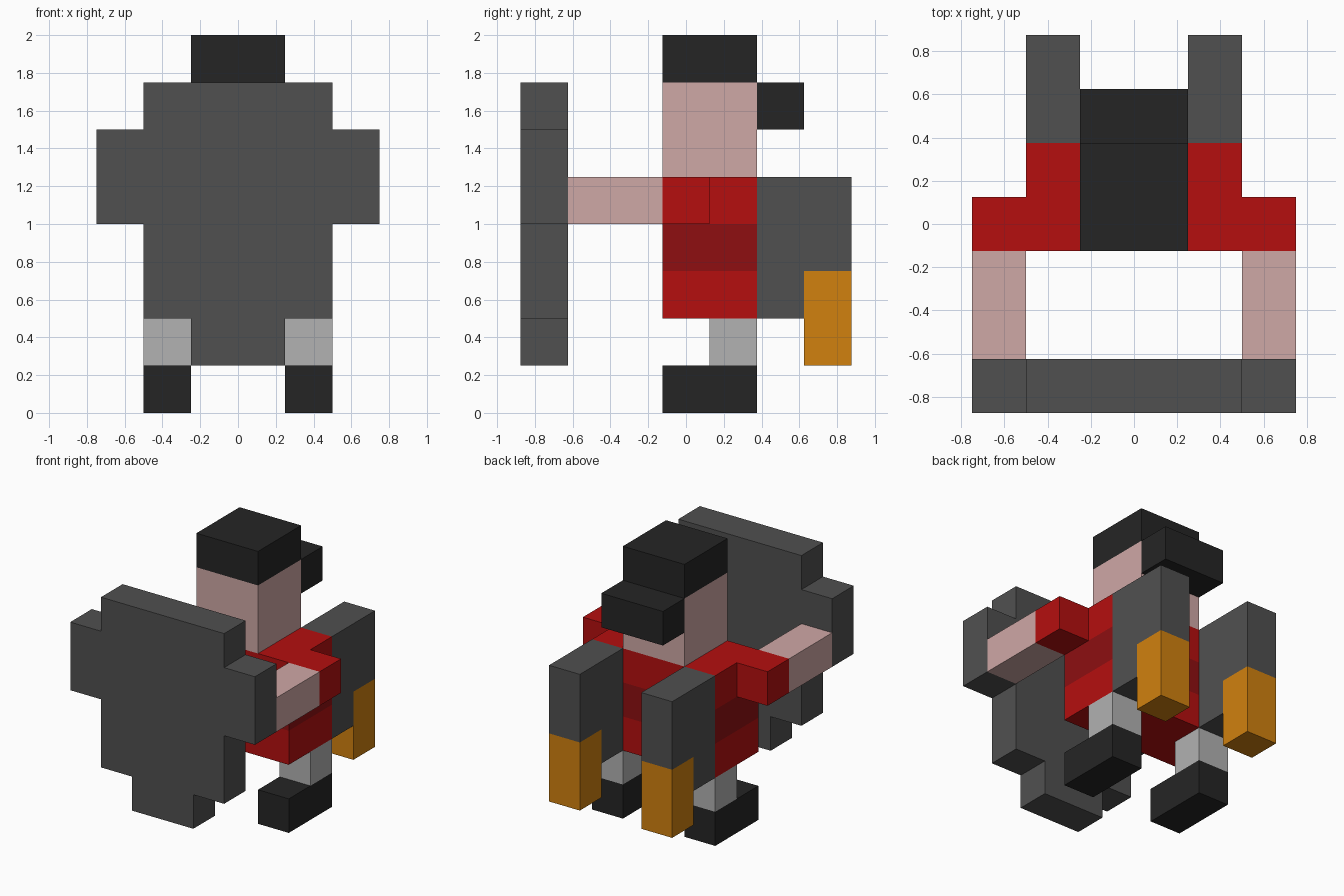
import bpy, bmesh
from mathutils import Vector

if "Cube" in bpy.data.objects:
    bpy.data.objects.remove(bpy.data.objects["Cube"], do_unlink=True)


def material(name, r, g, b):
    """Flat material from 0-255 display values, stored as linear."""
    lin = [((c / 255 + 0.055) / 1.055) ** 2.4 if c > 10 else c / 255 / 12.92 for c in (r, g, b)]
    m = bpy.data.materials.new(name)
    m.use_nodes = True
    m.diffuse_color = (*lin, 1)
    bsdf = m.node_tree.nodes["Principled BSDF"]
    bsdf.inputs["Base Color"].default_value = (*lin, 1)
    bsdf.inputs["Roughness"].default_value = 0.9
    return m


BLACK = material("black", 37, 37, 37)
GREY = material("dark grey", 80, 80, 80)
LIGHT = material("light grey", 178, 178, 178)
RED = material("red", 181, 15, 15)
DARK_RED = material("dark red", 142, 15, 17)
SKIN = material("skin", 207, 168, 166)
ORANGE = material("orange", 209, 129, 15)


def prism(name, outline, offset, *mats):
    """Extrude a flat 3D outline along an offset."""
    bm = bmesh.new()
    face = bm.faces.new([bm.verts.new(p) for p in outline])
    out = bmesh.ops.extrude_face_region(bm, geom=[face], use_keep_orig=True)
    moved = [v for v in out["geom"] if isinstance(v, bmesh.types.BMVert)]
    bmesh.ops.translate(bm, verts=moved, vec=Vector(offset))
    bmesh.ops.recalc_face_normals(bm, faces=bm.faces)
    mesh = bpy.data.meshes.new(name)
    bm.to_mesh(mesh)
    bm.free()
    for m in mats:
        mesh.materials.append(m)
    obj = bpy.data.objects.new(name, mesh)
    bpy.context.collection.objects.link(obj)
    return obj


def box(name, x, y, z, *mats):
    base = [(x[0], y[0], z[0]), (x[1], y[0], z[0]), (x[1], y[1], z[0]), (x[0], y[1], z[0])]
    return prism(name, base, (0, 0, z[1] - z[0]), *mats)


# Head, hair and hair bun
box("head", (-.25, .25), (-.125, .375), (1.25, 1.75), SKIN)
box("hair", (-.25, .25), (-.125, .375), (1.75, 2), BLACK)
box("hair_bun", (-.25, .25), (.375, .625), (1.5, 1.75), BLACK)

# Torso, cut at the belt so the band takes its own colour
torso = box("torso", (-.5, .5), (-.125, .375), (.5, 1.25), RED, DARK_RED)
bm = bmesh.new()
bm.from_mesh(torso.data)
for height in (.75, 1):
    bmesh.ops.bisect_plane(bm, geom=bm.verts[:] + bm.edges[:] + bm.faces[:],
                           plane_co=(0, 0, height), plane_no=(0, 0, 1))
for f in bm.faces:
    f.material_index = int(.75 < f.calc_center_median().z < 1)
bm.to_mesh(torso.data)
bm.free()

# Stepped shield: half outline mirrored across the middle
half = [(.25, .25), (.25, .5), (.5, .5), (.5, 1), (.75, 1), (.75, 1.5), (.5, 1.5), (.5, 1.75)]
outline = half + [(-x, z) for x, z in reversed(half)]
prism("shield", [(x, -.875, z) for x, z in outline], (0, .25, 0), GREY)

# Paired parts
tank = [(.375, .5), (.625, .5), (.625, .75), (.875, .75), (.875, 1.25), (.375, 1.25)]
for side, s in (("left", 1), ("right", -1)):
    inner, outer = (.25 * s, .5 * s), (.5 * s, .75 * s)
    box(side + "_sleeve", outer, (-.125, .125), (1, 1.25), RED)
    box(side + "_forearm", outer, (-.625, -.125), (1, 1.25), SKIN)
    box(side + "_leg", inner, (.125, .375), (.25, .5), LIGHT)
    box(side + "_boot", inner, (-.125, .375), (0, .25), BLACK)
    prism(side + "_jet_tank", [(.25 * s, y, z) for y, z in tank], (.25 * s, 0, 0), GREY)
    box(side + "_jet_flame", inner, (.625, .875), (.25, .75), ORANGE)
